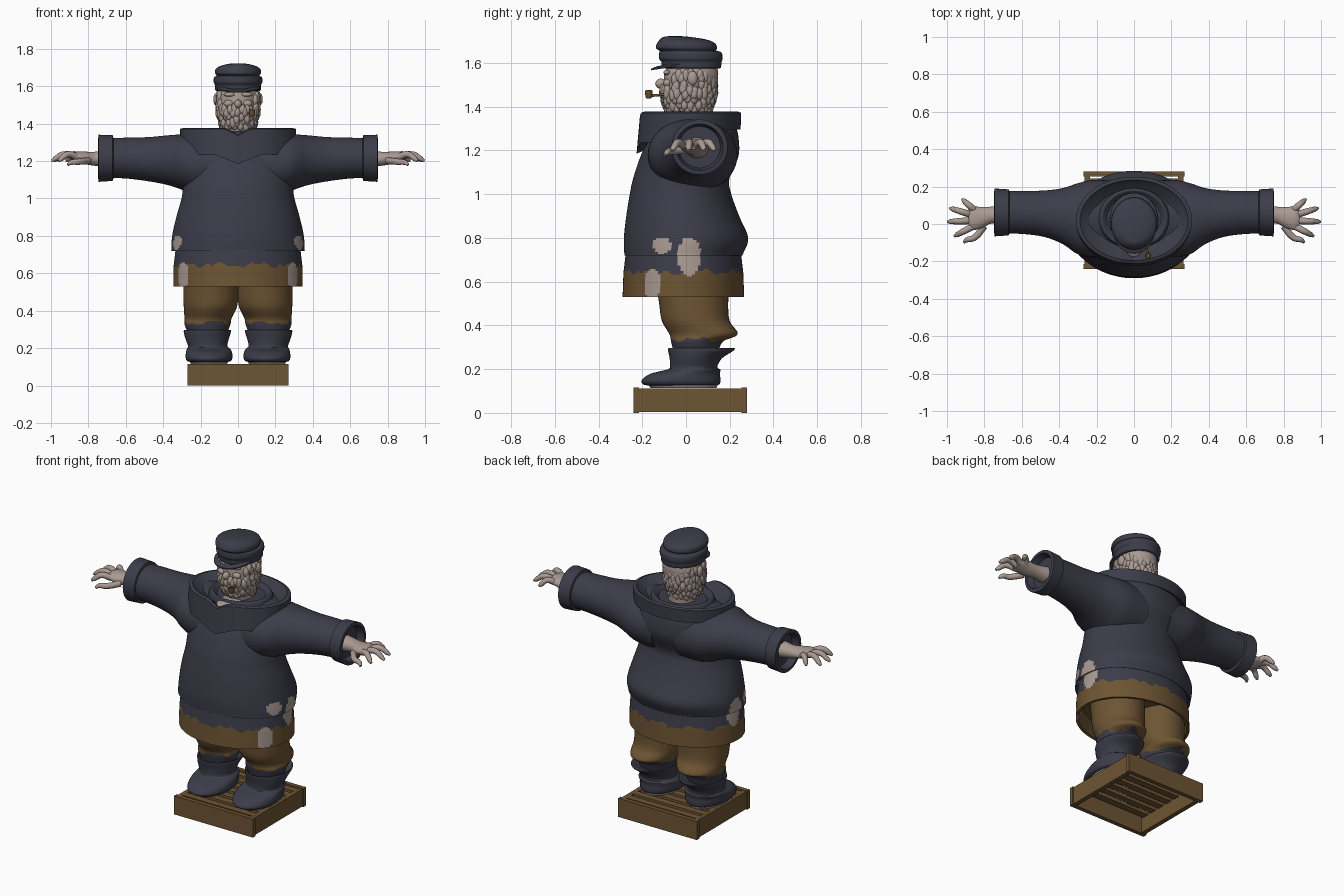
import bpy, bmesh, math, random
from mathutils import Matrix, Vector

random.seed(4)
cube = bpy.data.objects.get("Cube")
if cube:
    bpy.data.objects.remove(cube, do_unlink=True)


def material(name, color):
    mat = bpy.data.materials.new(name)
    mat.use_nodes = True
    mat.diffuse_color = (*color, 1)
    mat.node_tree.nodes["Principled BSDF"].inputs["Base Color"].default_value = (*color, 1)
    return mat


NAVY, BROWN, SKIN = 0, 1, 2
MATERIALS = [material("navy cloth", (.046, .046, .068)),
             material("brown wood and cloth", (.155, .09, .033)),
             material("pale skin", (.40, .325, .29))]


def finish(name, bm, color, angle=40):
    """Turn a bmesh into an object; color is an index or a rule on face centres."""
    bmesh.ops.recalc_face_normals(bm, faces=bm.faces)
    for face in bm.faces:
        face.material_index = color(face.calc_center_median()) if callable(color) else color
    mesh = bpy.data.meshes.new(name)
    bm.to_mesh(mesh)
    bm.free()
    for mat in MATERIALS:
        mesh.materials.append(mat)
    mesh.shade_smooth()
    mesh.set_sharp_from_angle(angle=math.radians(angle))
    obj = bpy.data.objects.new(name, mesh)
    bpy.context.collection.objects.link(obj)
    return obj


def bridge(name, loops, color, caps=True, angle=40):
    bm = bmesh.new()
    rows = [[bm.verts.new(p) for p in loop] for loop in loops]
    for low, high in zip(rows, rows[1:]):
        for i in range(len(low)):
            bm.faces.new((low[i - 1], low[i], high[i], high[i - 1]))
    if caps:
        bm.faces.new(rows[0])
        bm.faces.new(rows[-1])
    return finish(name, bm, color, angle)


def blend(a, b, c, d, t, smooth):
    if not smooth:
        return b + (c - b) * t
    return b + .5 * t * (c - a + t * (2 * a - 5 * b + 4 * c - d + t * (3 * (b - c) + d - a)))


def loft(name, rings, color, side=1, along="Z", steps=4, count=48, smooth=True, angle=40):
    """Rings are (position, centre a, centre b, radius a, radius b)."""
    full = []
    for i in range(len(rings) - 1):
        near = [rings[max(0, min(len(rings) - 1, i + k))] for k in (-1, 0, 1, 2)]
        for s in range(steps):
            full.append([blend(*v, s / steps, smooth) for v in zip(*near)])
    full.append(rings[-1])
    loops = []
    for pos, ca, cb, ra, rb in full:
        loop = []
        for k in range(count):
            t = math.tau * k / count
            a, b = ca + ra * math.cos(t), cb + rb * math.sin(t)
            loop.append((side * a, b, pos) if along == "Z" else (side * pos, a, b))
        loops.append(loop)
    return bridge(name, loops, color, True, angle)


def blobs(name, items, color):
    """Ellipsoids given as (centre, size, turn about z)."""
    bm = bmesh.new()
    for centre, size, turn in items:
        m = Matrix.Translation(centre) @ Matrix.Rotation(turn, 4, "Z") @ Matrix.Diagonal((*size, 1))
        bmesh.ops.create_icosphere(bm, subdivisions=2, radius=1, matrix=m)
    return finish(name, bm, color, 60)


def boxes(name, items, color):
    bm = bmesh.new()
    for centre, size in items:
        bmesh.ops.create_cube(bm, size=1, matrix=Matrix.Translation(centre) @ Matrix.Diagonal((*size, 1)))
    return finish(name, bm, color)


def tube(name, points, radii, color):
    curve = bpy.data.curves.new(name, "CURVE")
    curve.dimensions = "3D"
    curve.bevel_depth, curve.bevel_resolution, curve.use_fill_caps = 1, 3, True
    spline = curve.splines.new("BEZIER")
    spline.bezier_points.add(len(points) - 1)
    for bp, point, radius in zip(spline.bezier_points, points, radii):
        bp.co, bp.radius = point, radius
        bp.handle_left_type = bp.handle_right_type = "AUTO"
    spline.resolution_u = 5
    temp = bpy.data.objects.new(name, curve)
    bpy.context.collection.objects.link(temp)
    bpy.context.view_layer.update()
    graph = bpy.context.evaluated_depsgraph_get()
    mesh = bpy.data.meshes.new_from_object(temp.evaluated_get(graph))
    bpy.data.objects.remove(temp, do_unlink=True)
    bm = bmesh.new()
    bm.from_mesh(mesh)
    bpy.data.meshes.remove(mesh)
    return finish(name, bm, color)


# Colour rules: worn patches on the hips and ragged dye edges
PATCHES = [(-.11, .765, .04, .04), (.015, .715, .052, .09), (-.155, .59, .042, .065)]


def patched(p):
    return abs(p.x) > .2 and any(((p.y - y) / a) ** 2 + ((p.z - z) / b) ** 2 < 1 for y, z, a, b in PATCHES)


def ragged(p, level):
    t = math.atan2(p.y, p.x)
    return level + .008 * math.sin(9 * t) + .006 * math.sin(23 * t + 1)


def jacket_rule(p):
    return SKIN if patched(p) else NAVY


def skirt_rule(p):
    if patched(p) and abs(p.x) > .27:
        return SKIN
    return BROWN if p.z < ragged(p, .645) else NAVY


def trouser_rule(p):
    return BROWN if p.z > ragged(p, .335) else NAVY


# Slatted crate
boards = [((0, y, .0575), (.54, .026, .115)) for y in (-.227, .267)]
boards += [((x, .02, .0575), (.028, .48, .108)) for x in (-.25, .25)]
boards += [((0, -.18 + .067 * i, .103), (.5, .042, .018)) for i in range(7)]
boxes("crate", boards, BROWN)

# Jacket body, and the short waist below it
loft("jacket_body", [(.75, 0, 0, .3, .24), (.722, 0, -.012, .352, .266), (.73, 0, -.01, .356, .272),
                     (.8, 0, 0, .352, .284), (.9, 0, -.015, .33, .258), (1, 0, -.025, .302, .232),
                     (1.07, 0, -.022, .295, .22), (1.17, 0, .015, .3, .224), (1.25, 0, .035, .29, .206),
                     (1.31, 0, .045, .26, .18), (1.335, 0, .045, .19, .14), (1.34, 0, .03, .09, .09)],
     jacket_rule, steps=8, count=112)
loft("waist_skirt", [(.6, 0, 0, .31, .245), (.532, 0, -.012, .328, .262), (.53, 0, -.012, .346, .278),
                     (.64, 0, -.012, .344, .274), (.76, 0, -.012, .33, .26)],
     skirt_rule, steps=14, count=128, smooth=False)

for side, word in ((1, "left"), (-1, "right")):
    # Trouser leg, boot and sole
    loft(word + "_trouser_leg", [(.62, .15, .03, .14, .17), (.5, .145, .035, .147, .158), (.42, .148, .045, .142, .155),
                                 (.36, .16, .08, .126, .156), (.325, .163, .05, .122, .118), (.27, .163, .045, .1, .1)],
         trouser_rule, side, steps=8)
    loft(word + "_boot", [(.27, .163, .05, .1, .1), (.295, .163, .068, .122, .146), (.285, .164, .068, .126, .15),
                          (.25, .165, .045, .116, .12), (.21, .162, .035, .105, .108), (.198, .158, .035, .115, .122),
                          (.178, .155, -.005, .123, .16), (.15, .155, -.022, .125, .18), (.132, .155, -.022, .118, .176),
                          (.126, .155, -.02, .1, .16)], NAVY, side)
    loft(word + "_sole", [(.113, .155, -.01, .095, .15), (.13, .155, -.015, .105, .16)], SKIN, side, steps=1)

    # Sleeve and turned-back cuff
    loft(word + "_sleeve", [(.08, .03, 1.17, .2, .17), (.22, .03, 1.18, .205, .165), (.3, .028, 1.195, .19, .148),
                            (.38, .042, 1.205, .15, .132), (.48, .055, 1.21, .124, .118),
                            (.6, .062, 1.216, .115, .109), (.7, .062, 1.216, .114, .106)], NAVY, side, "X")
    loft(word + "_cuff", [(.665, .062, 1.216, .11, .104), (.67, .062, 1.216, .123, .122), (.745, .062, 1.215, .128, .126),
                          (.748, .062, 1.215, .108, .106), (.705, .062, 1.215, .095, .095)],
         NAVY, side, "X", steps=1)

    # Hand with splayed fingers
    loft(word + "_palm", [(.69, .05, 1.212, .055, .05), (.76, .048, 1.212, .045, .038), (.81, .035, 1.216, .056, .034),
                          (.86, .03, 1.225, .062, .027), (.885, .03, 1.225, .045, .018)], SKIN, side, "X")
    fingers = [(.85, .072, .918, .132), (.87, .05, .985, .085), (.87, .018, .997, .012),
               (.86, -.012, .96, -.065), (.8, -.01, .91, -.098)]
    for i, (bx, by, tx, ty) in enumerate(fingers):
        drop = .02 if i == 4 else 0
        path = [(side * bx, by, 1.222 - drop), (side * (bx + tx) / 2, (by + ty) / 2 - drop, 1.236 - 2 * drop),
                (side * (.15 * bx + .85 * tx), .15 * by + .85 * ty, 1.212 - drop), (side * tx, ty, 1.2 - drop)]
        tube(f"{word}_finger_{i + 1}", path, (.019, .017, .014, .007), SKIN)

# Wide folded collar, notched at the front, with an inner neckband
loops = [[] for _ in range(6)]
for k in range(96):
    t = math.tau * k / 96
    c, s = math.cos(t), math.sin(t)
    x, front = .31 * c, max(0, -s)
    middle = max(0, 1 - abs(x) / .07) if s < 0 else 0
    top = 1.378 - .035 * middle
    low = 1.295 - .06 * min(1, 1.4 * front)
    if s < 0:
        low -= .05 * max(0, 1 - abs(x) / .12)
    profile = [(.6, 1.315), (.86, top - .02), (.93, top), (1, top - .006), (.99 + .07 * front, low), (.86, low + .02)]
    for loop, (scale, z) in zip(loops, profile):
        loop.append((scale * x, .02 + scale * .232 * s, z))
bridge("collar", loops, NAVY, False)
loft("neckband", [(1.3, 0, .03, .2, .165), (1.35, 0, .03, .185, .16), (1.362, 0, .03, .17, .15),
                  (1.35, 0, .03, .155, .135), (1.32, 0, .03, .12, .11)], NAVY)
loft("chest", [(1.3, 0, -.08, .07, .1), (1.34, 0, -.08, .06, .09), (1.352, 0, -.07, .03, .05)], SKIN)

# Head, nose, ears and brow
loft("head", [(1.3, 0, .03, .085, .09), (1.37, 0, .02, .085, .1), (1.43, 0, .015, .105, .118),
              (1.5, 0, .02, .112, .122), (1.56, 0, .025, .11, .122), (1.61, 0, .03, .09, .1)], SKIN)
face = [((0, -.115, 1.505), (.02, .026, .024), 0)]
for side in (1, -1):
    face += [((side * .118, .03, 1.53), (.014, .024, .034), 0), ((side * .045, -.088, 1.556), (.034, .016, .012), 0),
             ((side * .05, -.085, 1.508), (.028, .02, .02), 0)]
blobs("face_features", face, SKIN)

# Shaggy beard and hair in staggered rows of locks
locks = []
for row in range(8):
    z = 1.39 + .022 * row
    reach = min(1, .82 + .06 * row)
    for k in range(22):
        t = math.tau * (k + row % 2 / 2) / 22 + random.uniform(-.08, .08)
        if math.sin(t) < -.55 and z > 1.48:
            continue
        spot = Vector((.108 * reach * math.cos(t), .012 + .122 * reach * math.sin(t), z + random.uniform(-.008, .008)))
        locks.append((spot, (.018, .014, random.uniform(.024, .034)), t + math.pi / 2))
blobs("beard_and_hair", locks, SKIN)

# Pipe
tube("pipe_stem", [(.06, -.1, 1.455), (.07, -.14, 1.452), (.075, -.168, 1.45)], (.006, .006, .008), BROWN)
loft("pipe_bowl", [(1.438, .075, -.17, .01, .01), (1.445, .075, -.17, .016, .016), (1.474, .075, -.17, .017, .017),
                   (1.475, .075, -.17, .011, .011), (1.46, .075, -.17, .01, .01)], BROWN, steps=1, count=16)

# Cap with band, soft crown and visor
loft("cap", [(1.575, 0, .03, .112, .125), (1.58, 0, .025, .122, .135), (1.605, 0, .025, .122, .138),
             (1.62, 0, .022, .13, .145), (1.648, 0, .02, .128, .142), (1.656, 0, .008, .114, .13),
             (1.668, 0, .002, .122, .14), (1.69, 0, 0, .12, .132), (1.706, 0, -.012, .1, .108),
             (1.718, 0, -.04, .06, .065), (1.722, 0, -.05, .025, .03)], NAVY)
visor = []
for scale, lift in ((.8, .012), (1, 0), (1, -.007), (.8, .004)):
    arc = [math.pi * (1 + k / 24) for k in range(25)]
    visor.append([(.115 * scale * math.cos(t), -.02 + .14 * scale * math.sin(t), 1.595 + lift + .022 * math.sin(t))
                  for t in arc])
bridge("cap_visor", visor, NAVY, False)
